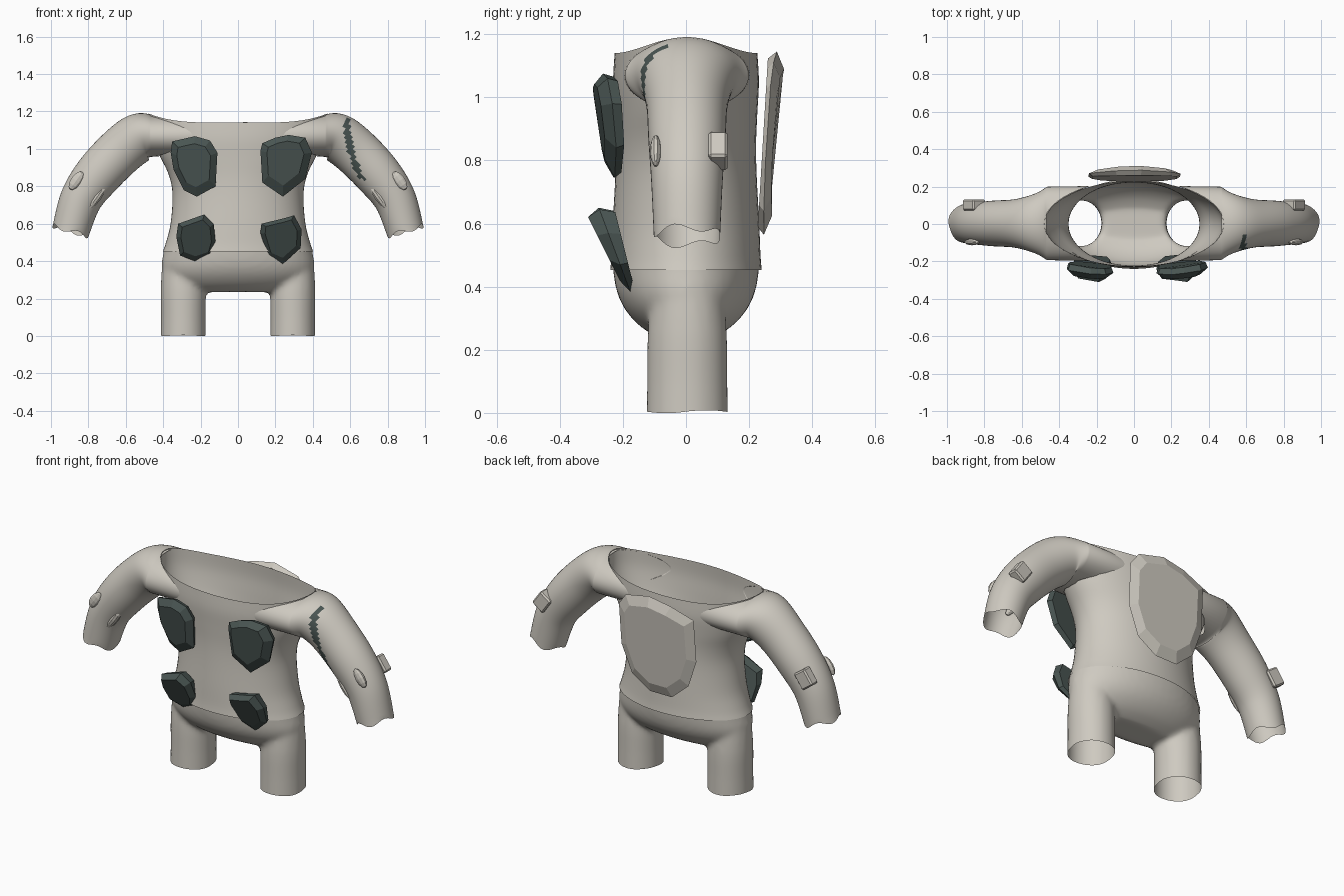
import bpy, bmesh, math
from mathutils import Vector

if "Cube" in bpy.data.objects:
    bpy.data.objects.remove(bpy.data.objects["Cube"])


def material(name, rgb):
    m = bpy.data.materials.new(name)
    m.diffuse_color = (*rgb, 1)
    m.use_nodes = True
    m.node_tree.nodes["Principled BSDF"].inputs["Base Color"].default_value = m.diffuse_color
    return m


CLOTH = material("warm_grey_cloth", (0.62, 0.59, 0.53))
DARK = material("dark_green_grey", (0.068, 0.092, 0.086))


def finish(name, bm, mats, smooth=True):
    bmesh.ops.recalc_face_normals(bm, faces=bm.faces[:])
    me = bpy.data.meshes.new(name)
    bm.to_mesh(me)
    bm.free()
    for m in mats:
        me.materials.append(m)
    ob = bpy.data.objects.new(name, me)
    bpy.context.collection.objects.link(ob)
    if smooth:
        bpy.ops.object.select_all(action='DESELECT')
        ob.select_set(True)
        bpy.context.view_layer.objects.active = ob
        bpy.ops.object.shade_smooth_by_angle(angle=math.radians(50))
    return ob


def loft(bm, rings, caps=False):
    """Skin a list of point rings with quads."""
    vs = [[bm.verts.new(p) for p in r] for r in rings]
    n = len(vs[0])
    for a, b in zip(vs, vs[1:]):
        for i in range(n):
            bm.faces.new((a[i], a[(i + 1) % n], b[(i + 1) % n], b[i]))
    if caps:
        bm.faces.new(vs[0])
        bm.faces.new(vs[-1])


def spline(rows, steps):
    """Catmull-Rom through rows of numbers."""
    out = []
    for i in range(len(rows) - 1):
        p = [Vector(rows[max(0, min(len(rows) - 1, i + k))]) for k in (-1, 0, 1, 2)]
        for s in range(steps):
            t = s / steps
            out.append(0.5 * (2 * p[1] + (p[2] - p[0]) * t
                              + (2 * p[0] - 5 * p[1] + 4 * p[2] - p[3]) * t * t
                              + (3 * p[1] - p[0] - 3 * p[2] + p[3]) * t ** 3))
    return out + [Vector(rows[-1])]


def circle(n):
    return [(math.cos(2 * math.pi * i / n), math.sin(2 * math.pi * i / n)) for i in range(n)]


# torso shell, open at collar and hem: (z, half width, half depth)
TORSO = spline([(.452, .402, .240), (.5, .385, .236), (.6, .36, .232), (.75, .35, .224),
                (.85, .372, .222), (.95, .425, .226), (1.05, .465, .231), (1.14, .48, .226)], 4)


def torso_x(y, z):
    row = min(TORSO, key=lambda r: abs(r[0] - z))
    return row[1] * math.sqrt(max(0, 1 - (y / row[2]) ** 2))


bm = bmesh.new()
loft(bm, [[(a * c, b * s, z + .05 * c ** 4 * ((z - .452) / .688) ** 2) for c, s in circle(64)]
          for z, a, b in TORSO])
finish("torso", bm, [CLOTH])

# sleeves flowing out of the torso wall: (x, z, radius, half depth)
ARM = spline([(.46, 1.07, .11, .2), (.53, 1.06, .13, .158), (.63, .985, .13, .13),
              (.75, .86, .125, .122), (.84, .73, .112, .113), (.895, .56, .1, .105)], 7)
for side, label in ((1, "right"), (-1, "left")):
    rings = []
    for k, (x, z, r, ry) in enumerate(ARM):
        d = ARM[min(k + 1, len(ARM) - 1)] - ARM[max(k - 1, 0)]
        t = Vector((d[0], d[1])).normalized()
        n = Vector((-t.y, t.x))
        ring = []
        for i, (c, s) in enumerate(circle(48)):
            wave = .012 * math.sin(i * math.pi / 6) if k == len(ARM) - 1 else 0
            px, pz = x + r * c * n.x + wave * t.x, z + r * c * n.y + wave * t.y
            if k == 0:
                pz = z + r * c
                px = torso_x(ry * s, pz)
            ring.append((side * px, ry * s + .003, pz))
        rings.append(ring)
    bm = bmesh.new()
    loft(bm, rings)
    if side == 1:
        # dark streak on the front of one sleeve
        for f in bm.faces:
            p = f.calc_center_median()
            if p.y < 0 and .84 < p.z < 1.16:
                mid = .58 + .085 * ((1.15 - p.z) / .31) ** 2
                f.material_index = int(abs(p.x - mid) < .017)
    finish(label + "_sleeve", bm, [CLOTH, DARK])

# trousers: a bowl and two legs fused, then trimmed open
bm = bmesh.new()
BOWL = [(.52, .395, .232), (.46, .397, .232), (.38, .408, .218), (.32, .39, .188),
        (.27, .34, .14), (.235, .28, .08)]
loft(bm, [[(a * c, b * s, z) for c, s in circle(48)] for z, a, b in spline(BOWL, 3)], True)
LEG = [(-.05, .122, .13), (.1, .12, .128), (.25, .121, .126), (.4, .112, .112)]
for side in (1, -1):
    loft(bm, [[(side * .293 + a * c, b * s + .004, z) for c, s in circle(32)]
              for z, a, b in spline(LEG, 3)], True)
trousers = finish("trousers", bm, [CLOTH], False)
mod = trousers.modifiers.new("fuse", 'REMESH')
mod.mode = 'VOXEL'
mod.voxel_size = .014
mod = trousers.modifiers.new("relax", 'SMOOTH')
mod.factor, mod.iterations = .5, 8
bm = bmesh.new()
bm.from_object(trousers, bpy.context.evaluated_depsgraph_get())
bpy.data.objects.remove(trousers)
for z, up in ((.46, 1), (.004, -1)):
    bmesh.ops.bisect_plane(bm, geom=bm.verts[:] + bm.edges[:] + bm.faces[:],
                           plane_co=(0, 0, z), plane_no=(0, 0, up), clear_outer=True)
for v in bm.verts:
    if v.co.z < .006:
        v.co.z += .005 * math.sin(v.co.y * 25)
for f in bm.faces:
    f.material_index = 0
finish("trousers", bm, [CLOTH])


def plate(name, outline, inner, outer, inset, mat):
    """Faceted pad: outline in x-z, depth rules give y of the inner and outer layers."""
    cx = sum(p[0] for p in outline) / len(outline)
    cz = sum(p[1] for p in outline) / len(outline)

    def layer(scale, depth, mix=0):
        pts = [(cx + (x - cx) * scale, cz + (z - cz) * scale) for x, z in outline]
        return [(x, depth(x, z) * (1 - mix) + mix * inner(x, z), z) for x, z in pts]
    bm = bmesh.new()
    loft(bm, [layer(.92, inner), layer(1, outer, .5), layer(inset, outer)], True)
    finish(name, bm, [mat], False)


# chest pads
CHEST = {"left": [(-.36, .98), (-.352, 1.04), (-.23, 1.068), (-.15, 1.045), (-.11, .98),
                  (-.12, .80), (-.22, .745), (-.29, .78), (-.345, .89)],
         "right": [(.12, .99), (.13, 1.03), (.2, 1.06), (.27, 1.075), (.36, 1.06),
                   (.395, .98), (.36, .84), (.24, .745), (.13, .82)]}
for label, pts in CHEST.items():
    plate(label + "_chest_pad", pts,
          lambda x, z: -.215 - .1 * (z - .8) + .16 * max(0, abs(x) - .2),
          lambda x, z: -.262 - .15 * (z - .8) + .12 * max(0, abs(x) - .2), .72, DARK)

# tilted hip pads
HIP = {"left": [(-.33, .53), (-.32, .6), (-.18, .65), (-.13, .6), (-.12, .5), (-.14, .43),
                (-.23, .4), (-.31, .43)],
       "right": [(.12, .55), (.125, .6), (.25, .63), (.3, .645), (.34, .57), (.335, .47),
                 (.24, .385), (.16, .42)]}
for label, pts in HIP.items():
    plate(label + "_hip_pad", pts, lambda x, z: -.165 - .25 * (z - .4),
          lambda x, z: -.2 - .5 * (z - .4), .78, DARK)

# back shield
plate("back_shield", [(-.24, 1.07), (-.1, 1.12), (.04, 1.145), (.2, 1.11), (.25, 1.04), (.245, .8),
                      (.18, .64), (.06, .565), (-.08, .565), (-.19, .66), (-.245, .82)],
      lambda x, z: .228 + .06 * (z - .6), lambda x, z: .272 + .08 * (z - .6) - .4 * x * x, .8, CLOTH)

# sleeve patches: (name, x, y, z, half sizes, boxy)
PATCHES = [("elbow_block", .855, .102, .83, (.042, .03, .05), True),
           ("outer_patch", .865, -.096, .83, (.03, .018, .058), False),
           ("inner_patch", .752, -.078, .745, (.024, .024, .08), False)]
for side, label in ((1, "right"), (-1, "left")):
    for name, x, y, z, size, boxy in PATCHES:
        bm = bmesh.new()
        if boxy:
            bmesh.ops.create_cube(bm, size=2)
        else:
            bmesh.ops.create_uvsphere(bm, u_segments=10, v_segments=6, radius=1)
        bmesh.ops.scale(bm, vec=size, verts=bm.verts[:])
        if boxy:
            bmesh.ops.bevel(bm, geom=bm.edges[:], offset=.008, segments=1, affect='EDGES')
        ob = finish(label + "_" + name, bm, [CLOTH], False)
        ob.location = (side * x, y, z)
        ob.rotation_euler = (0, -.62 * side, 0)
